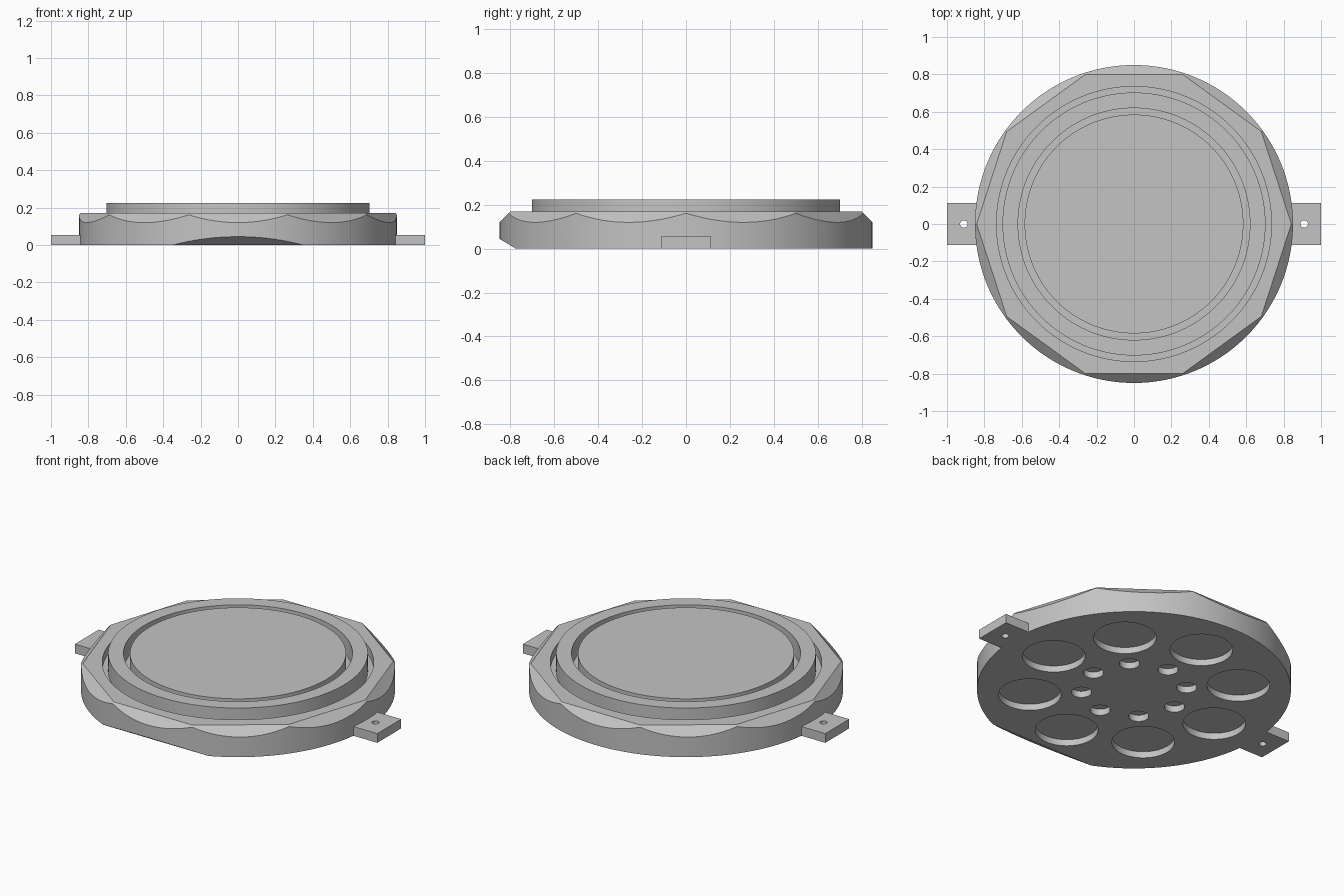
import bpy, bmesh, math
from mathutils import Vector, Matrix

if "Cube" in bpy.data.objects:
    bpy.data.objects.remove(bpy.data.objects["Cube"])

SEG = 160
grey = bpy.data.materials.new("plain_grey")
grey.diffuse_color = (0.55, 0.55, 0.55, 1)
grey.use_nodes = True
grey.node_tree.nodes["Principled BSDF"].inputs["Base Color"].default_value = grey.diffuse_color


def make(name, bm):
    bmesh.ops.recalc_face_normals(bm, faces=bm.faces)
    me = bpy.data.meshes.new(name)
    bm.to_mesh(me)
    bm.free()
    ob = bpy.data.objects.new(name, me)
    bpy.context.collection.objects.link(ob)
    me.materials.append(grey)
    return ob


def add_cyl(bm, r, z0, z1, x=0, y=0, seg=SEG):
    bmesh.ops.create_cone(bm, cap_ends=True, segments=seg, radius1=r, radius2=r, depth=z1 - z0,
                          matrix=Matrix.Translation((x, y, (z0 + z1) / 2)))


def slice_off(bm, co, no):
    bmesh.ops.bisect_plane(bm, geom=bm.verts[:] + bm.edges[:] + bm.faces[:], dist=1e-6,
                           plane_co=co, plane_no=no, clear_outer=True)
    bmesh.ops.holes_fill(bm, edges=[e for e in bm.edges if e.is_boundary], sides=0)


def cut(ob, cutter):
    mod = ob.modifiers.new("cut", 'BOOLEAN')
    mod.operation = 'DIFFERENCE'
    mod.solver = 'EXACT'
    mod.object = cutter
    bpy.context.view_layer.objects.active = ob
    bpy.ops.object.modifier_apply(modifier=mod.name)
    bpy.data.objects.remove(cutter)


def smooth(ob):
    bpy.ops.object.select_all(action='DESELECT')
    ob.select_set(True)
    bpy.context.view_layer.objects.active = ob
    bpy.ops.object.shade_smooth_by_angle(angle=math.radians(18))


def lathe(name, profile):
    bm = bmesh.new()
    vs = [bm.verts.new((r, 0, z)) for r, z in profile]
    es = [bm.edges.new(p) for p in zip(vs, vs[1:])]
    bmesh.ops.spin(bm, geom=vs + es, cent=(0, 0, 0), axis=(0, 0, 1),
                   angle=math.tau, steps=SEG, use_duplicate=False)
    bmesh.ops.remove_doubles(bm, verts=bm.verts, dist=1e-5)
    ob = make(name, bm)
    smooth(ob)


# body: disc with ten slanted facets around the top and one at the front bottom
bm = bmesh.new()
add_cyl(bm, 0.85, 0, 0.17)
for k in range(10):
    a = math.radians(18 + 36 * k)
    c, s = math.cos(a), math.sin(a)
    slice_off(bm, Vector((0.8 * c, 0.8 * s, 0.17)), Vector((c, s, 1)).normalized())
slice_off(bm, Vector((0, -0.775, 0)), Vector((0, -0.045, -0.075)).normalized())
body = make("body", bm)

# recess in the top, round pockets underneath
bm = bmesh.new()
add_cyl(bm, 0.735, 0.12, 0.3)
for k in range(8):
    a = math.radians(45 * k)
    for dist, r in ((0.567, 0.17), (0.286, 0.055)):
        add_cyl(bm, r, -0.1, 0.038, dist * math.cos(a), dist * math.sin(a), 64)
cut(body, make("pocket_cutter", bm))
smooth(body)

# raised ring and centre plate standing in the recess
lathe("raised_ring", [(0.703, 0.12), (0.703, 0.225), (0.62, 0.225), (0.62, 0.12)])
lathe("centre_plate", [(0.585, 0.12), (0.585, 0.225), (0, 0.225)])

# side mounting tabs with a screw hole
for name, side in (("left_tab", -1), ("right_tab", 1)):
    bm = bmesh.new()
    bmesh.ops.create_cube(bm, size=1, matrix=Matrix.Translation((side * 0.919, 0, 0.0275))
                          @ Matrix.Diagonal((0.162, 0.226, 0.055, 1)))
    tab = make(name, bm)
    bm = bmesh.new()
    add_cyl(bm, 0.02, -0.1, 0.2, side * 0.91, 0, 32)
    cut(tab, make("hole_cutter", bm))
    smooth(tab)
